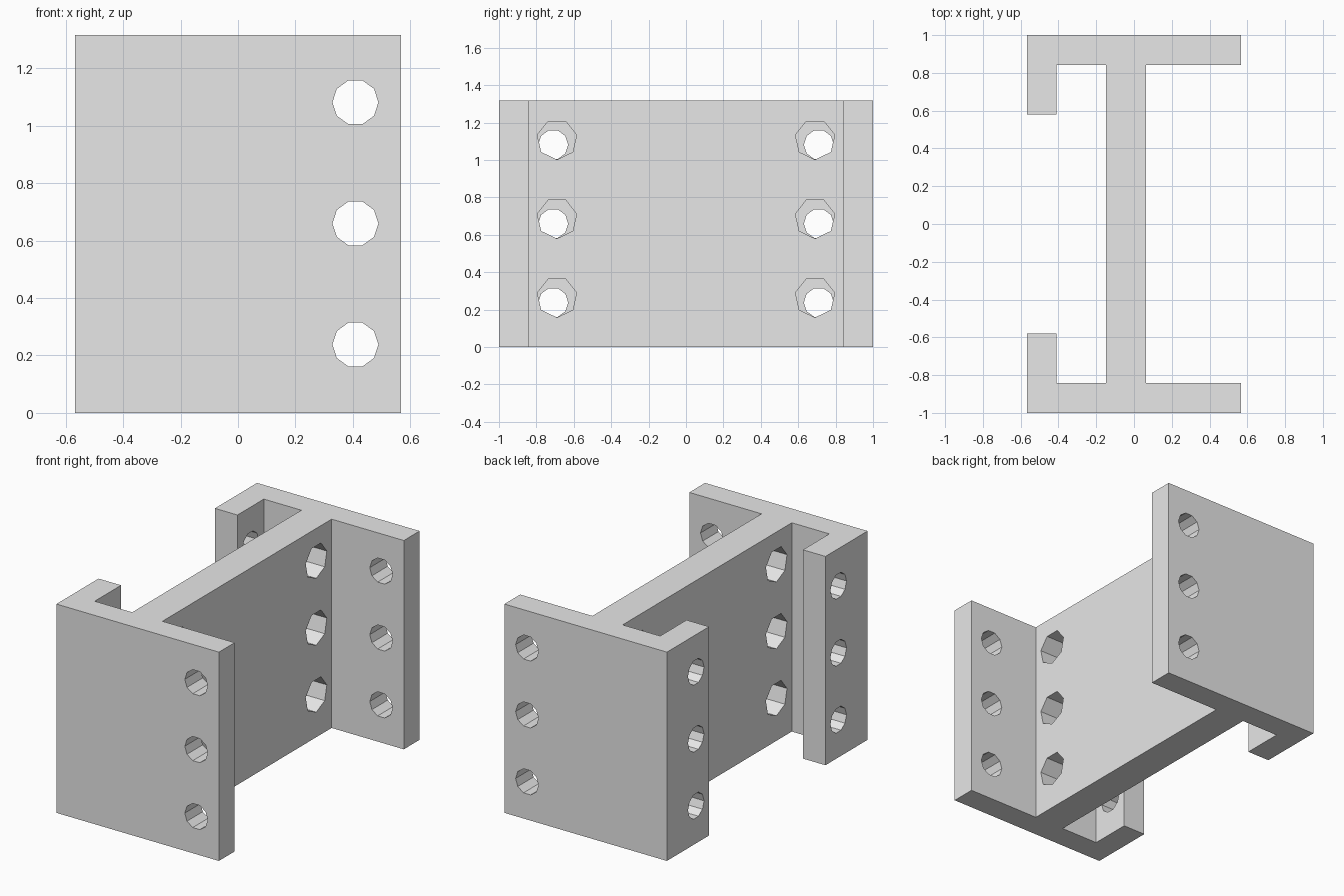
import bpy
import bmesh
from math import cos, sin, pi
from mathutils import Vector

cube = bpy.data.objects.get("Cube")
if cube:
    bpy.data.objects.remove(cube, do_unlink=True)

HEIGHT = 1.317
HALF_X = 0.567
FLANGE_IN = 0.843      # inner face of each flange
LIP_END = 0.58         # free end of each return lip
LIP_IN = -0.41         # inner face of each return lip
WEB = (-0.148, 0.063)  # web faces
HOLE_Z = (0.238, 0.66, 1.082)


def prism(bm, points, sweep):
    """Extrude a planar outline along a vector into a closed solid."""
    face = bm.faces.new([bm.verts.new(p) for p in points])
    moved = bmesh.ops.extrude_face_region(bm, geom=[face], use_keep_orig=True)["geom"]
    verts = [v for v in moved if isinstance(v, bmesh.types.BMVert)]
    bmesh.ops.translate(bm, verts=verts, vec=sweep)


def ring(centre, u, radius, sides, start):
    """Regular outline in the plane of direction u and the vertical."""
    angles = [start + 2 * pi * i / sides for i in range(sides)]
    return [Vector(centre) + radius * (cos(a) * Vector(u) + sin(a) * Vector((0, 0, 1)))
            for a in angles]


def make_object(name, bm):
    bmesh.ops.recalc_face_normals(bm, faces=bm.faces[:])
    mesh = bpy.data.meshes.new(name)
    bm.to_mesh(mesh)
    bm.free()
    obj = bpy.data.objects.new(name, mesh)
    bpy.context.collection.objects.link(obj)
    return obj


# Bracket section: web, two flanges and two return lips
half = [(WEB[1], FLANGE_IN), (HALF_X, FLANGE_IN), (HALF_X, 1), (-HALF_X, 1),
        (-HALF_X, LIP_END), (LIP_IN, LIP_END), (LIP_IN, FLANGE_IN), (WEB[0], FLANGE_IN)]
outline = half + [(x, -y) for x, y in reversed(half)]
bm = bmesh.new()
prism(bm, [(x, y, 0) for x, y in outline], (0, 0, HEIGHT))
bracket = make_object("bracket", bm)

# Bolt holes: through the flanges, the lips and the web
bm = bmesh.new()
for z in HOLE_Z:
    prism(bm, ring((0.409, -1.1, z), (1, 0, 0), 0.08, 10, 0), (0, 2.2, 0))
    for side in (-1, 1):
        prism(bm, ring((-0.7, side * 0.71, z), (0, 1, 0), 0.08, 10, 0), (0.4, 0, 0))
        prism(bm, ring((-0.25, side * 0.69, z + 0.028), (0, 1, 0), 0.108, 7, -pi / 2),
              (0.4, 0, 0))
cutter = make_object("hole_cutter", bm)
cutter.hide_render = True

# Cut the holes and keep the result as plain mesh
cut = bracket.modifiers.new("holes", "BOOLEAN")
cut.operation = "DIFFERENCE"
cut.solver = "EXACT"
cut.object = cutter
bpy.context.view_layer.update()
evaluated = bracket.evaluated_get(bpy.context.evaluated_depsgraph_get())
bracket.data = bpy.data.meshes.new_from_object(evaluated)
bracket.modifiers.clear()
bpy.data.objects.remove(cutter, do_unlink=True)

# Plain grey finish
grey = bpy.data.materials.new("grey")
grey.use_nodes = True
colour = (0.8, 0.8, 0.8, 1)
grey.diffuse_color = colour
grey.node_tree.nodes["Principled BSDF"].inputs["Base Color"].default_value = colour
bracket.data.materials.clear()
bracket.data.materials.append(grey)
for face in bracket.data.polygons:
    face.material_index = 0
    face.use_smooth = False
